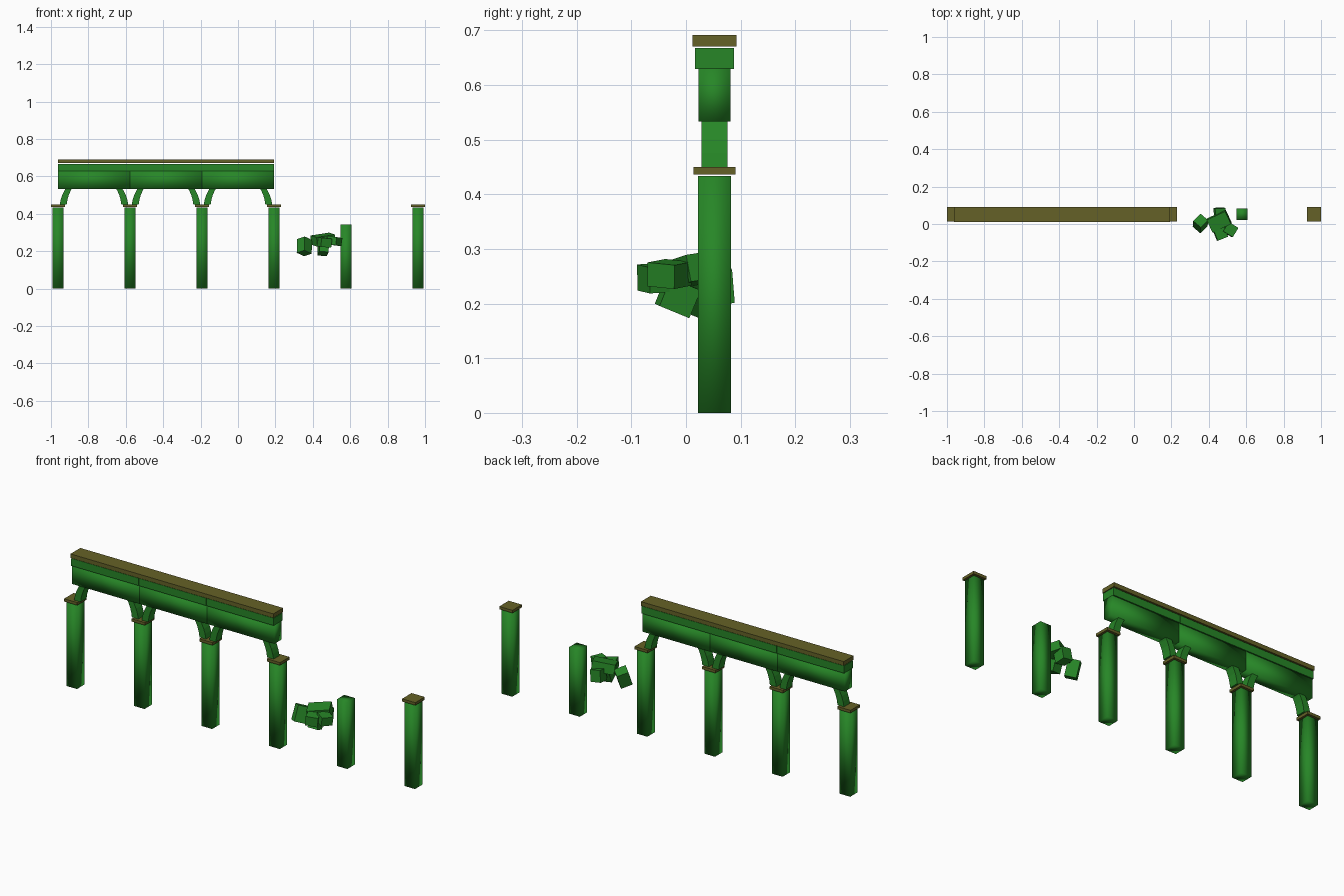
import bpy, bmesh, math
from mathutils import Matrix, Euler

if "Cube" in bpy.data.objects:
    bpy.data.objects.remove(bpy.data.objects["Cube"])


def material(name, color):
    m = bpy.data.materials.new(name)
    m.diffuse_color = color
    m.use_nodes = True
    m.node_tree.nodes["Principled BSDF"].inputs["Base Color"].default_value = m.diffuse_color
    return m


GREEN = material("mossy_green", (0.02, 0.24, 0.02, 1))
OLIVE = material("weathered_olive", (0.13, 0.12, 0.02, 1))
Y = 0.052          # centre line of the colonnade
STEP = 0.385       # pillar spacing
XS = [-0.9625 + STEP * i for i in range(6)]


def finish(name, bm, mat, smooth=False):
    bmesh.ops.recalc_face_normals(bm, faces=bm.faces)
    me = bpy.data.meshes.new(name)
    bm.to_mesh(me)
    bm.free()
    for p in me.polygons:
        p.use_smooth = smooth
    me.materials.append(mat)
    ob = bpy.data.objects.new(name, me)
    bpy.context.collection.objects.link(ob)
    return ob


def box(name, center, size, mat, rot=(0, 0, 0), smooth=False):
    bm = bmesh.new()
    m = (Matrix.Translation(center)
         @ Euler([math.radians(a) for a in rot]).to_matrix().to_4x4()
         @ Matrix.Diagonal((*size, 1)))
    bmesh.ops.create_cube(bm, size=1, matrix=m)
    return finish(name, bm, mat, smooth)


def brace(name, cx, side):
    # curved bracket: a short arc rising from the capital into the beam
    outer = [(0.183, 0.45), (0.178, 0.475), (0.170, 0.50), (0.158, 0.525), (0.150, 0.537)]
    inner = [(0.146, 0.45), (0.142, 0.475), (0.135, 0.50), (0.124, 0.525), (0.116, 0.537)]
    bm = bmesh.new()
    rings = []
    for (xo, zo), (xi, zi) in zip(outer, inner):
        rings.append([bm.verts.new((cx + side * x, y, z)) for x, y, z in
                      ((xo, 0.028, zo), (xi, 0.028, zi), (xi, 0.076, zi), (xo, 0.076, zo))])
    for a, b in zip(rings, rings[1:]):
        for i in range(4):
            j = (i + 1) % 4
            bm.faces.new((a[i], a[j], b[j], b[i]))
    bm.faces.new(rings[0])
    bm.faces.new(rings[-1])
    ob = finish(name, bm, GREEN)
    return ob


# Pillars; the fifth is broken off and has no capital
for i, x in enumerate(XS):
    h = 0.343 if i == 4 else 0.433
    box(f"pillar_{i+1}", (x, Y, h / 2), (0.06, 0.06, h), GREEN, smooth=True)
    if i != 4:
        box(f"capital_{i+1}", (x, Y, 0.443), (0.075, 0.077, 0.014), OLIVE)

# Three bays of beam, cornice and top slab, with a pair of braces each
for i in range(3):
    cx = XS[i] + STEP / 2
    w = STEP - 0.002
    box(f"beam_{i+1}", (cx, Y, 0.5815), (w, 0.058, 0.097), GREEN, smooth=True)
    box(f"cornice_{i+1}", (cx, Y, 0.648), (w, 0.071, 0.038), GREEN)
    box(f"top_slab_{i+1}", (cx, Y, 0.681), (STEP, 0.08, 0.021), OLIVE)
    for side in (-1, 1):
        brace(f"brace_{i+1}_{'left' if side < 0 else 'right'}", cx, side)

# Loose tumbled blocks beside the broken pillar
rubble = [
    ((0.355, 0.003, 0.226), (0.058, 0.055, 0.08), (-15, 18, 45)),
    ((0.455, 0.015, 0.262), (0.11, 0.075, 0.05), (8, -8, 25)),
    ((0.458, 0.058, 0.232), (0.055, 0.055, 0.06), (5, 8, 3)),
    ((0.462, -0.050, 0.247), (0.06, 0.06, 0.048), (4, 5, 22)),
    ((0.515, -0.030, 0.254), (0.06, 0.058, 0.044), (-5, 6, -32)),
    ((0.455, -0.015, 0.212), (0.05, 0.06, 0.055), (-22, 5, 10)),
]
for i, (c, s, r) in enumerate(rubble):
    box(f"rubble_block_{i+1}", c, s, GREEN, r)
